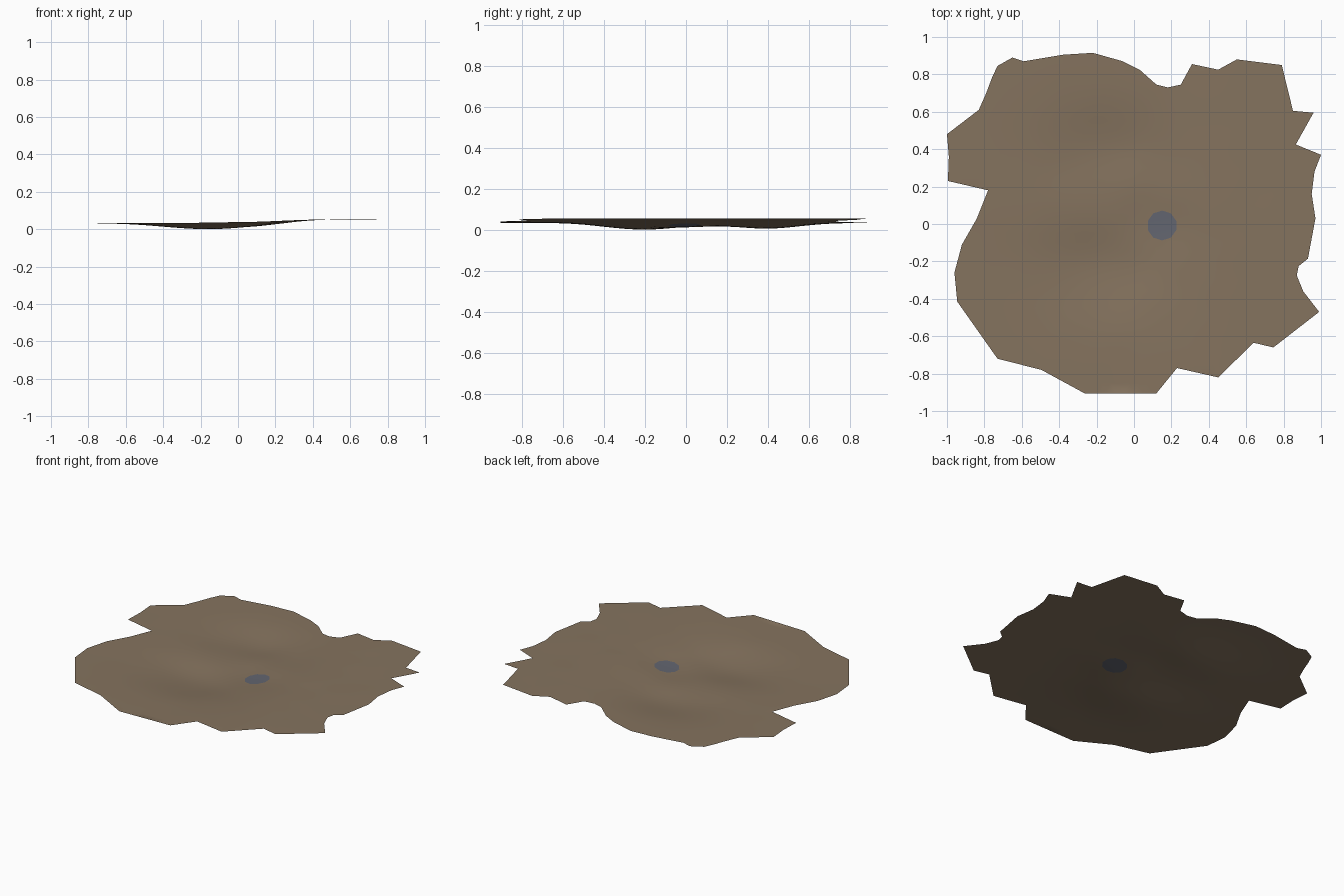
import bpy, math
from mathutils import Vector, noise
from mathutils.geometry import delaunay_2d_cdt

if "Cube" in bpy.data.objects:
    bpy.data.objects.remove(bpy.data.objects["Cube"])

# Ragged edge of the ground sheet, seen from above
OUTLINE = [(-1, .48), (-.83, .61), (-.79, .70), (-.76, .78), (-.73, .845), (-.65, .89),
           (-.59, .87), (-.38, .905), (-.22, .915), (-.06, .87), (.03, .825), (.12, .745),
           (.18, .73), (.25, .745), (.31, .855), (.45, .825), (.55, .88), (.79, .85),
           (.85, .605), (.96, .595), (.865, .425), (1, .37), (.965, .28), (.95, .16),
           (.97, .03), (.93, -.185), (.88, -.225), (.87, -.275), (.905, -.36), (.99, -.47),
           (.745, -.66), (.64, -.635), (.45, -.82), (.23, -.77), (.12, -.905),
           (-.265, -.905), (-.495, -.78), (-.73, -.72), (-.945, -.415), (-.96, -.26),
           (-.92, -.11), (-.84, .03), (-.78, .18), (-.995, .23), (-.99, .36)]
POND, POND_R, POND_SIDES = (.15, -.008), .08, 10


def material(name, colour):
    m = bpy.data.materials.new(name)
    m.diffuse_color = (*colour, 1)
    m.use_nodes = True
    m.node_tree.nodes["Principled BSDF"].inputs["Base Color"].default_value = m.diffuse_color
    return m


def bump(x, y, cx, cy, rx, ry):
    return math.exp(-((x - cx) / rx) ** 2 - ((y - cy) / ry) ** 2)


def height(x, y):
    # low on the left, higher on the right, with two shallow hollows
    t = min(max((x + .15) / .7, 0), 1)
    z = .037 + .020 * t * t * (3 - 2 * t)
    z -= .033 * bump(x, y, -.16, -.22, .34, .24)
    z -= .028 * bump(x, y, -.14, .38, .34, .24)
    z -= .014 * bump(x, y, .1, .02, .22, .16)
    z += .003 * noise.noise(Vector((x * 5, y * 5, 2))) * bump(x, y, 0, 0, .6, .6)
    return z


def ring(n, r):
    return [Vector((POND[0] + r * math.cos(2 * math.pi * (i + .5) / n),
                    POND[1] + r * math.sin(2 * math.pi * (i + .5) / n))) for i in range(n)]


# Triangulate outline, pond ring and interior grid together
points = [Vector(p) for p in OUTLINE]
n = len(points)
edges = [(i, (i + 1) % n) for i in range(n)]
points += ring(POND_SIDES, POND_R)
edges += [(n + i, n + (i + 1) % POND_SIDES) for i in range(POND_SIDES)]
step = .05
for i in range(-20, 21):
    for j in range(-20, 21):
        p = Vector((i * step + (j % 2) * step / 2, j * step))
        if (p - Vector(POND)).length > POND_R + .02:
            points.append(p)
outline_face = list(range(n))
verts, _, tris, *_ = delaunay_2d_cdt(points, edges, [outline_face], 1, 1e-5)

coords = [(v.x, v.y, height(v.x, v.y)) for v in verts]
low = min(coords[i][2] for t in tris for i in t)
used = sorted({i for t in tris for i in t})
index = {v: k for k, v in enumerate(used)}
faces = []
for t in tris:
    a, b, c = (verts[i] for i in t)
    ccw = (b - a).cross(c - a) > 0
    faces.append([index[i] for i in (t if ccw else t[::-1])])

# Ground sheet with the pond painted on its own faces
mesh = bpy.data.meshes.new("ground_sheet")
mesh.from_pydata([(coords[i][0], coords[i][1], coords[i][2] - low) for i in used], [], faces)
mesh.materials.append(material("earth brown", (.235, .172, .113)))
mesh.materials.append(material("pond blue grey", (.125, .132, .162)))
for f in mesh.polygons:
    c = f.center
    f.material_index = int(math.hypot(c.x - POND[0], c.y - POND[1]) < POND_R * .97)
    f.use_smooth = True
ground = bpy.data.objects.new("ground_sheet", mesh)
bpy.context.collection.objects.link(ground)
